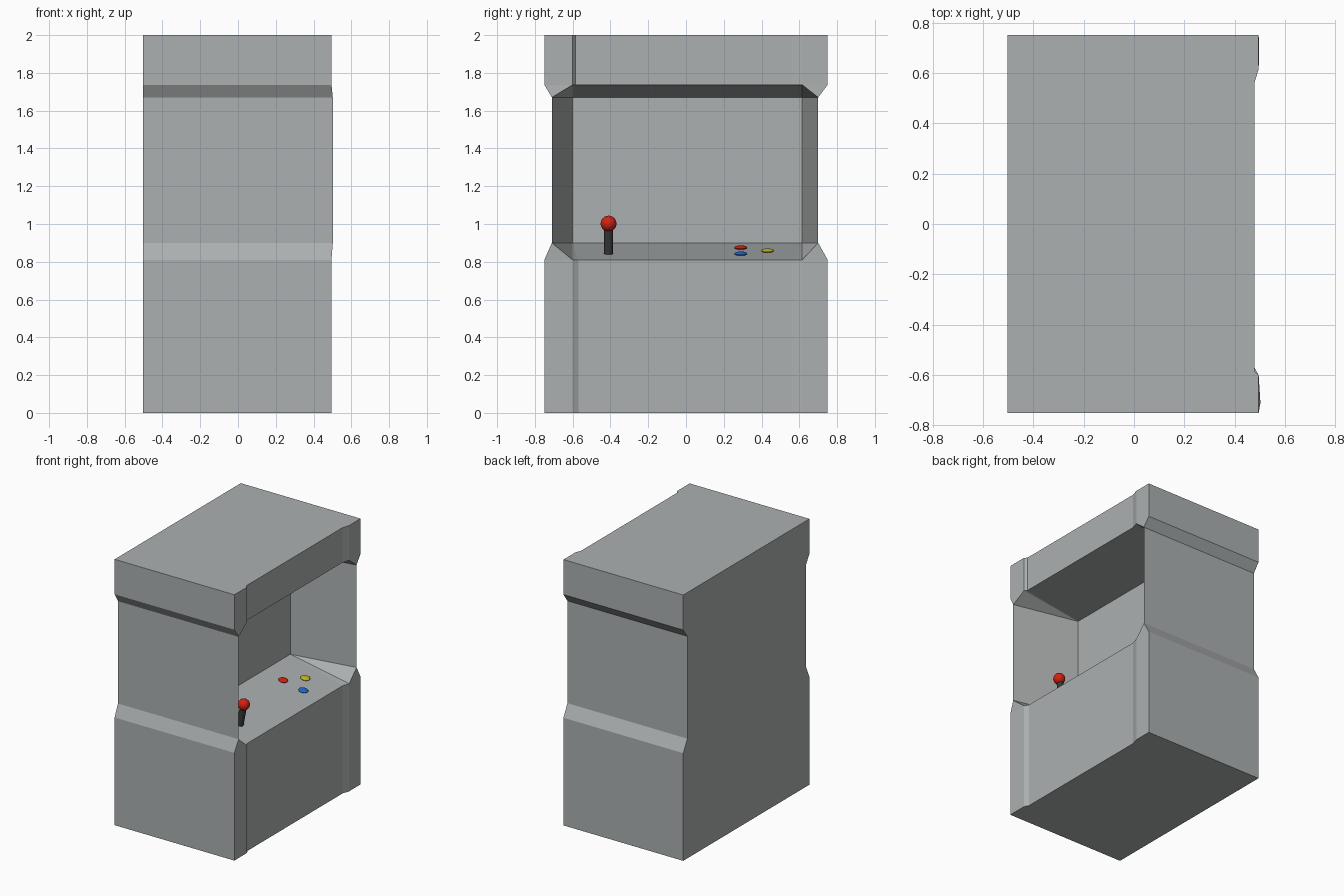
import bpy, bmesh, math
from mathutils import Vector

if "Cube" in bpy.data.objects:
    bpy.data.objects.remove(bpy.data.objects["Cube"])


def material(name, rgb):
    m = bpy.data.materials.new(name)
    m.diffuse_color = (*rgb, 1)
    m.use_nodes = True
    m.node_tree.nodes["Principled BSDF"].inputs["Base Color"].default_value = m.diffuse_color
    return m


def finish(name, mat):
    o = bpy.context.object
    o.name = name
    o.data.materials.append(mat)
    bpy.ops.object.shade_smooth_by_angle(angle=math.radians(40))
    return o


grey = material("grey", (.415, .435, .435))
red = material("red", (.65, .015, .005))
blue = material("blue", (.015, .14, .65))
yellow = material("yellow", (.55, .48, .01))
dark = material("dark", (.04, .04, .04))


# Plan outlines, counter-clockwise from the back corner; player side is +x
def block_outline(step):
    return [(-.502, .75), (-.502, -.75), (.495, -.75), (.495, -.6),
            (.478, step), (.478, .56), (.495, .615), (.495, .75)]


base, header = block_outline(-.57), block_outline(-.585)
niche = [(-.502, .70), (-.502, -.71), (.502, -.71), (.005, -.6),
         (.005, -.6), (.005, .615), (.005, .615), (.497, .70)]
layers = [(0, base), (.81, base), (.90, niche), (1.67, niche), (1.737, header), (2, header)]

# Cabinet body: loft through the outlines
bm = bmesh.new()
rings = [[bm.verts.new((x, y, z)) for x, y in outline] for z, outline in layers]
for k, (lo, hi) in enumerate(zip(rings, rings[1:])):
    for i in range(8):
        j = (i + 1) % 8
        a, b, c, d = lo[i], lo[j], hi[j], hi[i]
        if k in (1, 3) and i in (2, 6):      # folded corners beside the niche
            tris = ((a, b, c), (a, c, d)) if (k == 1) == (i == 6) else ((a, b, d), (b, c, d))
            for t in tris:
                bm.faces.new(t)
        else:
            bm.faces.new((a, b, c, d))
bm.faces.new(rings[0][::-1])
bm.faces.new(rings[-1])
bmesh.ops.remove_doubles(bm, verts=bm.verts, dist=1e-4)
bmesh.ops.recalc_face_normals(bm, faces=bm.faces)
mesh = bpy.data.meshes.new("cabinet_body")
bm.to_mesh(mesh)
bm.free()
mesh.materials.append(grey)
bpy.context.collection.objects.link(bpy.data.objects.new("cabinet_body", mesh))

# Control panel frame: slopes down towards the player
slope = math.atan2(.09, .47)
normal = Vector((math.sin(slope), 0, math.cos(slope)))


def on_panel(x, y, h):
    return Vector((x, y, .9 - (x - .007) * math.tan(slope))) + normal * h


# Joystick
bpy.ops.mesh.primitive_cylinder_add(vertices=24, radius=.024, depth=.15,
                                    location=on_panel(.305, -.41, .07), rotation=(0, slope, 0))
finish("joystick_shaft", dark)
bpy.ops.mesh.primitive_uv_sphere_add(segments=32, ring_count=16, radius=.042,
                                     location=on_panel(.305, -.41, .162))
finish("joystick_ball", red)

# Buttons
for name, x, y, mat in (("red_button", .172, .29, red), ("blue_button", .34, .29, blue),
                        ("yellow_button", .257, .432, yellow)):
    bpy.ops.mesh.primitive_uv_sphere_add(segments=24, ring_count=12, radius=.034,
                                         location=on_panel(x, y, .007), rotation=(0, slope, 0))
    bpy.context.object.scale.z = .28
    finish(name, mat)
